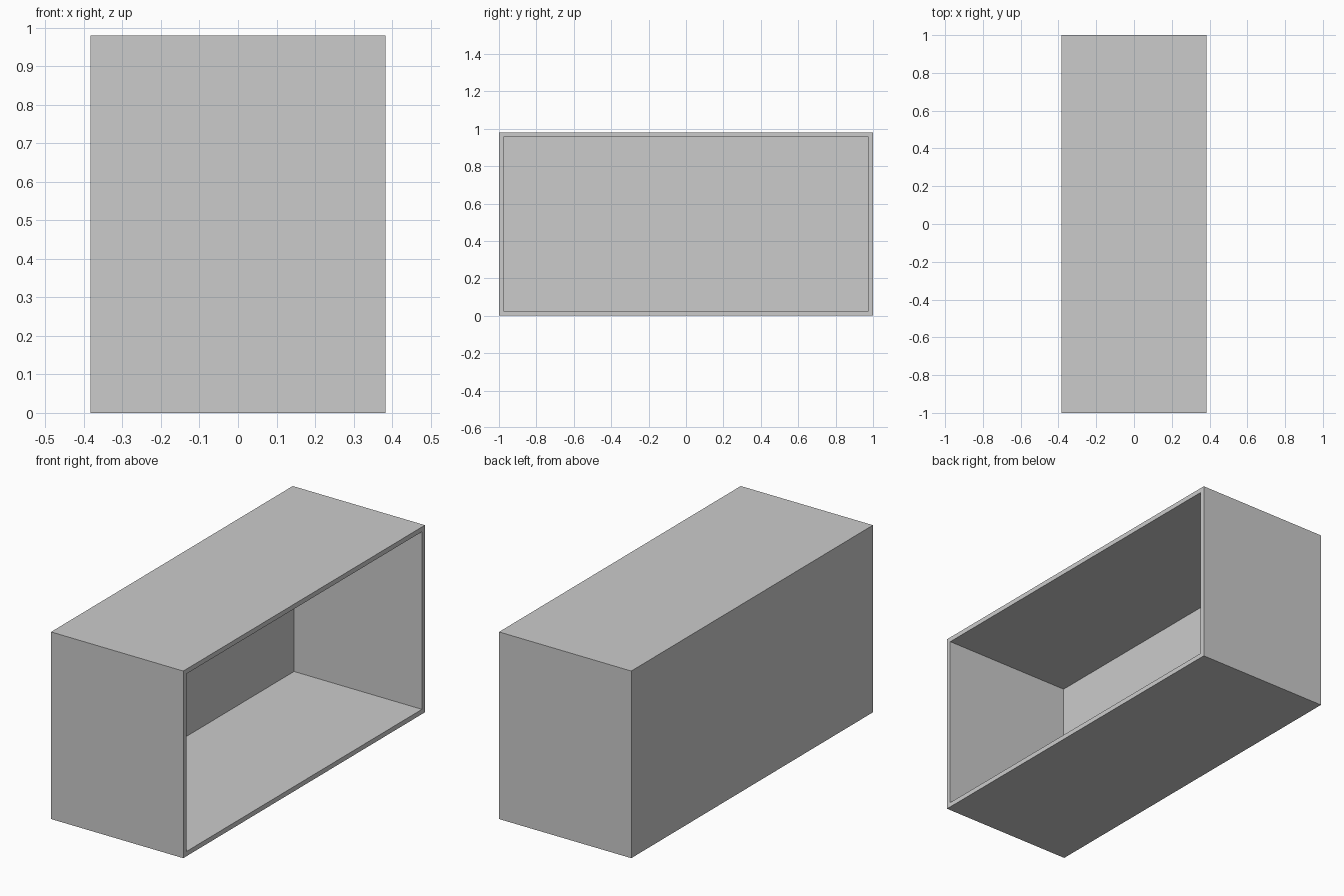
import bpy, bmesh

if "Cube" in bpy.data.objects:
    bpy.data.objects.remove(bpy.data.objects["Cube"])

DEPTH, WIDTH, HEIGHT, WALL = 0.766, 2.0, 0.98, 0.025

# Outer box standing on the ground
bm = bmesh.new()
bmesh.ops.create_cube(bm, size=1)
bmesh.ops.scale(bm, vec=(DEPTH, WIDTH, HEIGHT), verts=bm.verts)
bmesh.ops.translate(bm, vec=(0, 0, HEIGHT / 2), verts=bm.verts)
bm.normal_update()

# Open side: inset the +x face for the rim, then push it in to hollow the box
opening = max(bm.faces, key=lambda f: f.calc_center_median().x)
bmesh.ops.inset_region(bm, faces=[opening], thickness=WALL, use_even_offset=True)
cavity = bmesh.ops.extrude_discrete_faces(bm, faces=[opening])["faces"][0]
bmesh.ops.translate(bm, vec=(-(DEPTH - WALL), 0, 0), verts=cavity.verts)
bmesh.ops.recalc_face_normals(bm, faces=bm.faces)

mesh = bpy.data.meshes.new("open_cabinet_shell")
bm.to_mesh(mesh)
bm.free()
bpy.context.collection.objects.link(bpy.data.objects.new("open_cabinet_shell", mesh))
